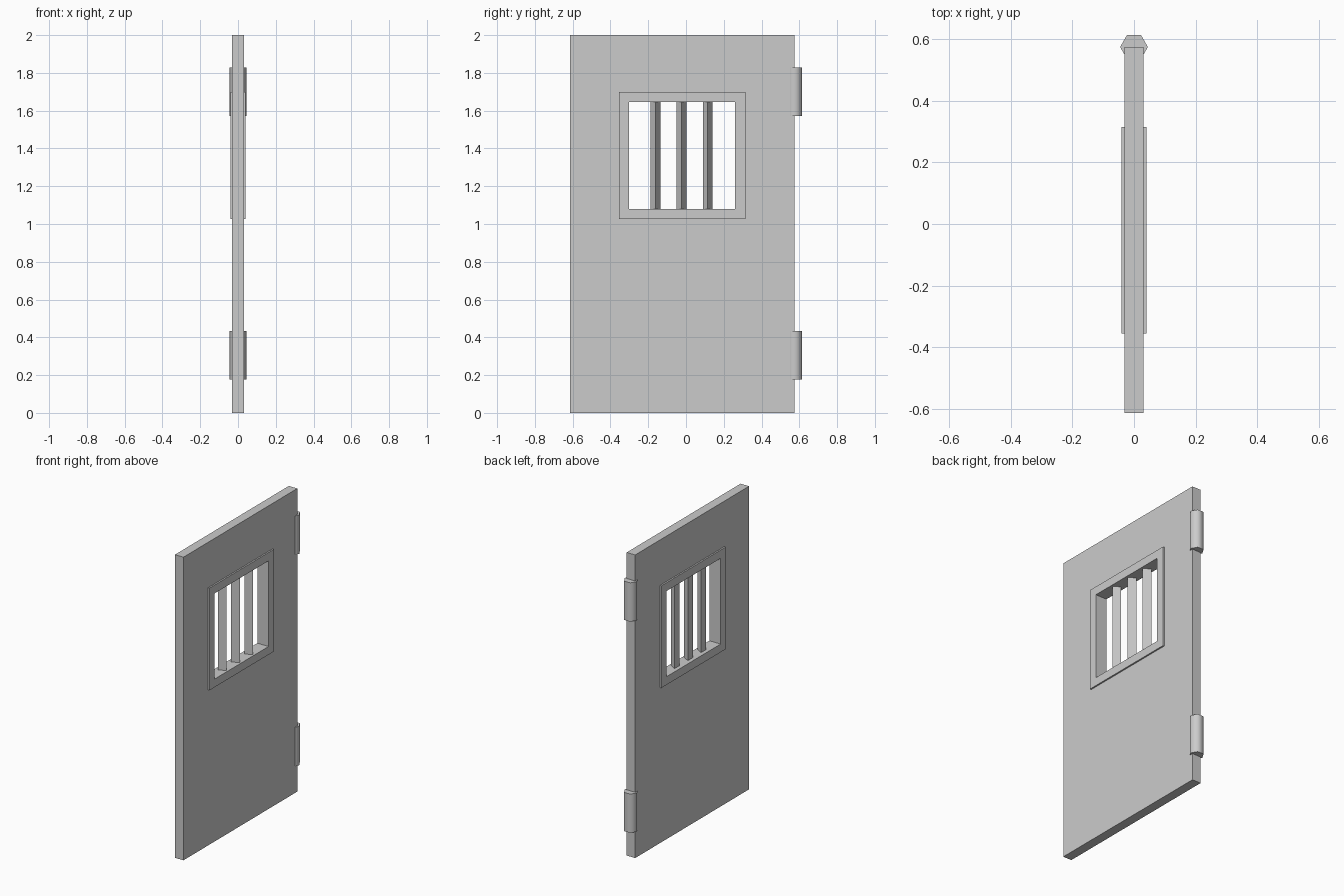
import bpy, bmesh, math

if "Cube" in bpy.data.objects:
    bpy.data.objects.remove(bpy.data.objects["Cube"])


def make_object(name, bm):
    bmesh.ops.recalc_face_normals(bm, faces=bm.faces)
    mesh = bpy.data.meshes.new(name)
    bm.to_mesh(mesh)
    bm.free()
    ob = bpy.data.objects.new(name, mesh)
    bpy.context.collection.objects.link(ob)
    return ob


def panel_with_opening(name, outer, inner, half):
    """Slab in the YZ plane with a rectangular hole; rects are (y0, y1, z0, z1)."""
    bm = bmesh.new()

    def loop(rect, x):
        y0, y1, z0, z1 = rect
        return [bm.verts.new((x, y, z)) for y, z in ((y0, z0), (y1, z0), (y1, z1), (y0, z1))]

    loops = [loop(outer, half), loop(inner, half), loop(inner, -half), loop(outer, -half)]
    for k in range(4):
        a, b = loops[k], loops[(k + 1) % 4]
        for i in range(4):
            j = (i + 1) % 4
            bm.faces.new((a[i], a[j], b[j], b[i]))
    return make_object(name, bm)


def prism(name, sides, radius, y, z0, z1):
    """Upright prism whose first corner points towards +x."""
    bm = bmesh.new()
    ring = [bm.verts.new((radius * math.cos(math.tau * i / sides),
                          y + radius * math.sin(math.tau * i / sides), z0))
            for i in range(sides)]
    base = bm.faces.new(ring)
    top = bmesh.ops.extrude_face_region(bm, geom=[base], use_keep_orig=True)
    verts = [g for g in top["geom"] if isinstance(g, bmesh.types.BMVert)]
    bmesh.ops.translate(bm, vec=(0, 0, z1 - z0), verts=verts)
    return make_object(name, bm)


# Door slab, with its opening hidden behind the window frame
panel_with_opening("door_panel", (-0.613, 0.574, 0, 2), (-0.32, 0.28, 1.06, 1.665), 0.031)

# Raised window frame
panel_with_opening("window_frame", (-0.355, 0.315, 1.026, 1.70), (-0.302, 0.26, 1.08, 1.645), 0.041)

# Three triangular window bars
for i in range(3):
    prism(f"window_bar_{i + 1}", 3, 0.03, -0.023 + (i - 1) * 0.138, 1.06, 1.665)

# Hexagonal hinge barrels, smooth round the side
for name, z0, z1 in (("lower_hinge", 0.178, 0.434), ("upper_hinge", 1.572, 1.828)):
    hinge = prism(name, 6, 0.045, 0.574, z0, z1)
    bpy.ops.object.select_all(action='DESELECT')
    hinge.select_set(True)
    bpy.context.view_layer.objects.active = hinge
    bpy.ops.object.shade_smooth_by_angle(angle=math.radians(65))
